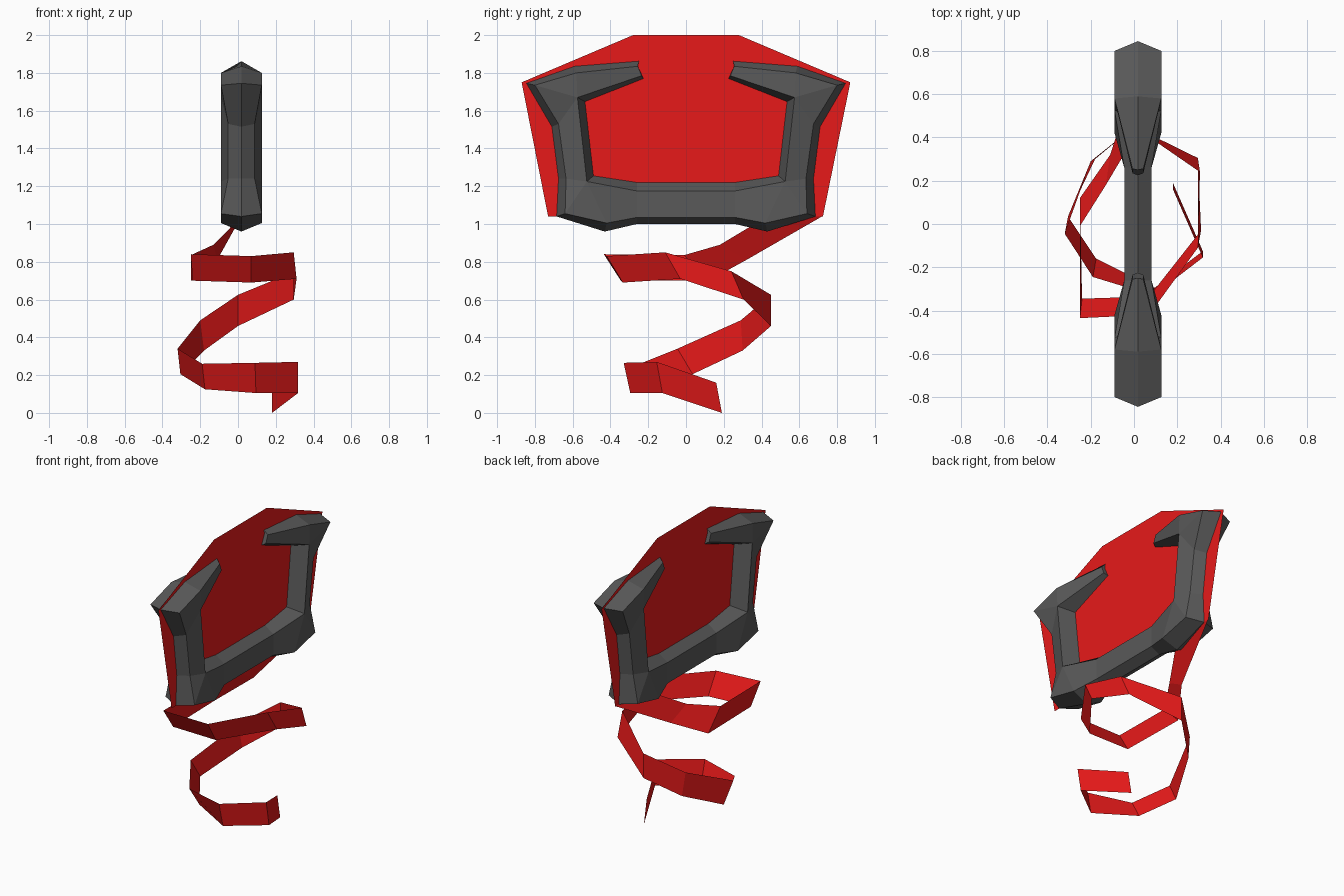
import bpy, bmesh

CX = 0.018  # plane of the panel and frame


def material(name, rgb):
    m = bpy.data.materials.new(name)
    m.diffuse_color = (*rgb, 1)
    return m


def finish(name, bm, mat, solid=False):
    if solid:
        bmesh.ops.remove_doubles(bm, verts=bm.verts, dist=0.0005)
        bmesh.ops.recalc_face_normals(bm, faces=bm.faces)
    mesh = bpy.data.meshes.new(name)
    bm.to_mesh(mesh)
    bm.free()
    mesh.materials.append(mat)
    ob = bpy.data.objects.new(name, mesh)
    bpy.context.collection.objects.link(ob)
    return ob


red = material("red", (0.8, 0.01, 0.01))
grey = material("dark_grey", (0.1, 0.1, 0.1))

# Flat back panel
bm = bmesh.new()
panel = [(-0.73, 1.04), (0.725, 1.04), (0.87, 1.75), (0.28, 2.0), (-0.28, 2.0), (-0.87, 1.75)]
bm.faces.new([bm.verts.new((CX, y, z)) for y, z in panel])
finish("back_panel", bm, red)

# Open frame: hexagonal sections swept from the bottom bar up to the horn tip.
# Each section: outer ridge, outer shoulder, its half width,
#               inner shoulder, its half width, inner ridge   (y, z)
low = ((0.525, 1.225), 0.108, (0.49, 1.255))
high = ((0.575, 1.67), 0.108, (0.535, 1.648))
half = [
    ((0.26, 1.00), (0.26, 1.035), 0.063, (0.26, 1.175), 0.063, (0.26, 1.22)),
    ((0.43, 0.96), (0.42, 1.005), 0.108, *low),
    ((0.685, 1.04), (0.64, 1.055), 0.108, *low),
    ((0.675, 1.24), (0.635, 1.24), 0.07, *low),
    ((0.71, 1.515), (0.675, 1.53), 0.07, *high),
    ((0.845, 1.745), (0.80, 1.735), 0.108, *high),
    ((0.59, 1.835), (0.58, 1.80), 0.108, *high),
    ((0.25, 1.862), (0.255, 1.835), 0.025, (0.235, 1.785), 0.025, (0.225, 1.77)),
]


def section(bm, s, side):
    o, os, ow, i_s, iw, i = s
    pts = [(0, o), (ow, os), (iw, i_s), (0, i), (-iw, i_s), (-ow, os)]
    return [bm.verts.new((CX + x, side * y, z)) for x, (y, z) in pts]


bm = bmesh.new()
rings = [section(bm, s, -1) for s in reversed(half)] + [section(bm, s, 1) for s in half]
for a, b in zip(rings, rings[1:]):
    for k in range(6):
        n = (k + 1) % 6
        bm.faces.new((a[k], a[n], b[n], b[k]))
bm.faces.new(rings[0])
bm.faces.new(rings[-1])
finish("frame", bm, grey, solid=True)

# Spiral ribbon hanging from the panel: upper and lower edge points
ribbon = [
    ((0.018, 0.43, 1.04), (0.018, 0.72, 1.04)),
    ((-0.13, 0.18, 0.89), (-0.11, 0.32, 0.81)),
    ((-0.25, -0.01, 0.835), (-0.25, 0.12, 0.70)),
    ((-0.25, -0.435, 0.84), (-0.24, -0.345, 0.70)),
    ((0.07, -0.42, 0.83), (0.07, -0.335, 0.69)),
    ((0.295, -0.11, 0.85), (0.31, -0.03, 0.71)),
    ((0.305, 0.24, 0.75), (0.295, 0.305, 0.60)),
    ((0.0, 0.45, 0.625), (0.0, 0.45, 0.46)),
    ((-0.20, 0.29, 0.49), (-0.18, 0.30, 0.33)),
    ((-0.32, -0.045, 0.34), (-0.305, 0.035, 0.205)),
    ((-0.19, -0.245, 0.26), (-0.175, -0.16, 0.125)),
    ((0.09, -0.33, 0.265), (0.095, -0.295, 0.105)),
    ((0.318, -0.155, 0.27), (0.318, -0.125, 0.105)),
    ((0.18, 0.16, 0.16), (0.18, 0.19, 0.0)),
]
bm = bmesh.new()
pairs = [[bm.verts.new(p) for p in pair] for pair in ribbon]
for (a, b), (c, d) in zip(pairs, pairs[1:]):
    bm.faces.new((a, b, d, c))
finish("spiral_ribbon", bm, red)
